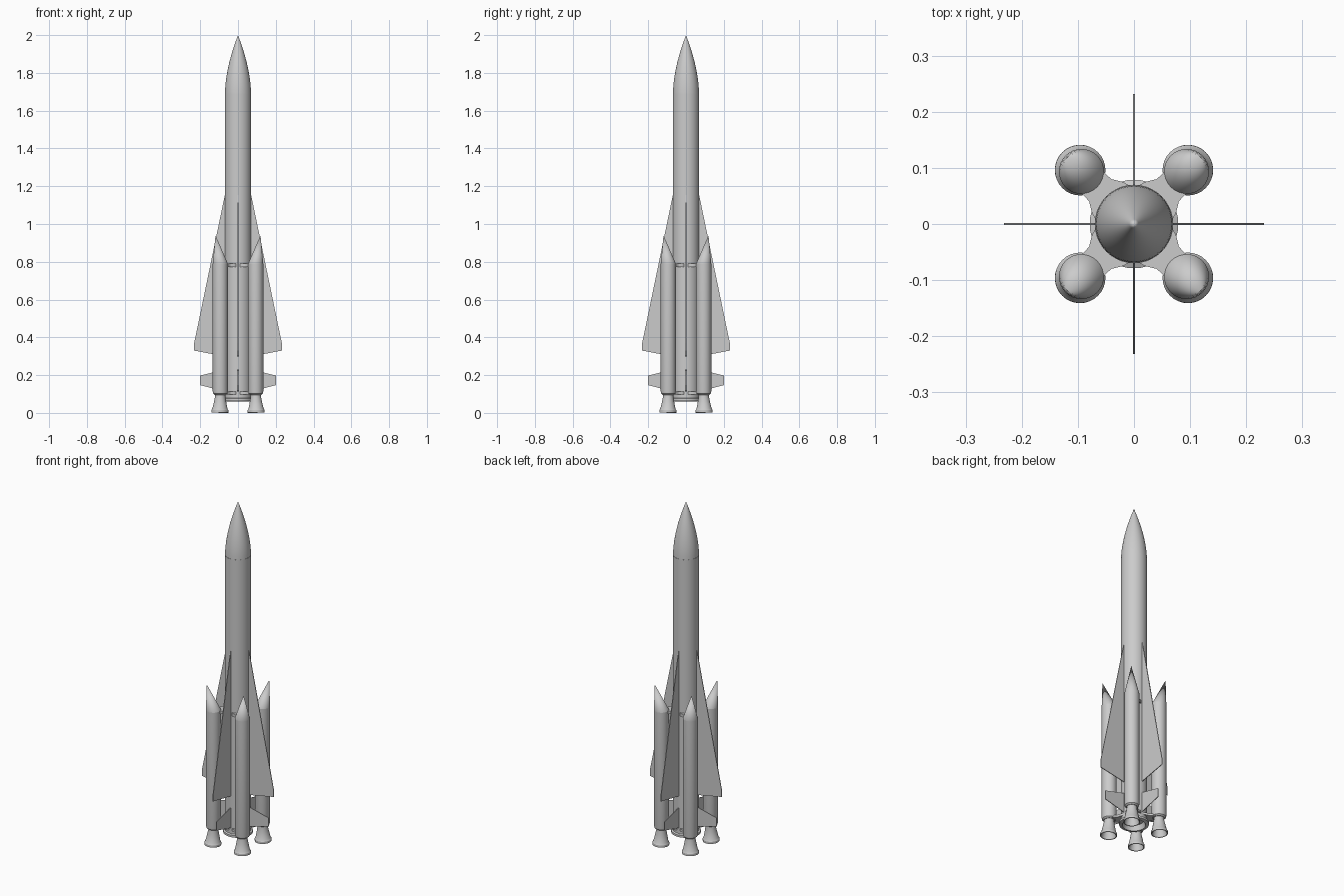
import bpy, bmesh, math
from mathutils import Matrix, Vector

if "Cube" in bpy.data.objects:
    bpy.data.objects.remove(bpy.data.objects["Cube"])

grey = bpy.data.materials.new("light_grey")
grey.diffuse_color = (0.6, 0.6, 0.6, 1)
grey.use_nodes = True
grey.node_tree.nodes["Principled BSDF"].inputs["Base Color"].default_value = grey.diffuse_color


def finish(name, bm, matrix=None, smooth=False):
    """Turn a bmesh into a named, coloured object."""
    if matrix:
        bm.transform(matrix)
    bmesh.ops.remove_doubles(bm, verts=bm.verts, dist=1e-6)
    bmesh.ops.recalc_face_normals(bm, faces=bm.faces)
    mesh = bpy.data.meshes.new(name)
    bm.to_mesh(mesh)
    bm.free()
    mesh.materials.append(grey)
    ob = bpy.data.objects.new(name, mesh)
    bpy.context.collection.objects.link(ob)
    if smooth:
        bpy.ops.object.select_all(action='DESELECT')
        ob.select_set(True)
        bpy.context.view_layer.objects.active = ob
        bpy.ops.object.shade_smooth_by_angle(angle=math.radians(30))
    return ob


def lathe(name, profile, matrix=None, sides=40):
    """Spin (radius, z) points around the z axis."""
    bm = bmesh.new()
    verts = [bm.verts.new((r, 0, z)) for r, z in profile]
    edges = [bm.edges.new(p) for p in zip(verts, verts[1:])]
    bmesh.ops.spin(bm, geom=verts + edges, cent=(0, 0, 0), axis=(0, 0, 1),
                   angle=math.tau, steps=sides)
    return finish(name, bm, matrix, True)


def plate(name, outline, axis, thickness, matrix=None):
    """Flat slab from 2D points: axis 'y' draws in xz, axis 'z' draws in xy."""
    t = thickness / 2
    bm = bmesh.new()
    pts = [(a, -t, b) if axis == 'y' else (a, b, -t) for a, b in outline]
    face = bm.faces.new([bm.verts.new(p) for p in pts])
    ext = bmesh.ops.extrude_face_region(bm, geom=[face])
    shift = Vector((0, thickness, 0) if axis == 'y' else (0, 0, thickness))
    bmesh.ops.translate(bm, vec=shift,
                        verts=[v for v in ext['geom'] if isinstance(v, bmesh.types.BMVert)])
    return finish(name, bm, matrix)


def at(x, z):
    return Matrix.Translation((x, 0, z))


# Main body and curved nose
lathe("main_body", [(0, 0.09), (0.07, 0.09), (0.07, 1.69), (0, 1.69)])
nose = [(0.069 * (1 - (i / 14) ** 1.75), 1.69 + 0.31 * i / 14) for i in range(15)]
lathe("nose", nose)

# Tail ring with open exhaust
lathe("tail_ring", [(0.07, 0.10), (0.07, 0.08), (0.079, 0.076), (0.079, 0.064),
                    (0.062, 0.06), (0.052, 0.092), (0, 0.092)])

# Four delta wings and four small tail fins on the main axes
wing = [(0.06, 1.2), (0.232, 0.37), (0.232, 0.33), (0.06, 0.297)]
fin = [(0.06, 0.232), (0.2, 0.198), (0.2, 0.147), (0.06, 0.11)]
for i in range(4):
    turn = Matrix.Rotation(i * math.pi / 2, 4, 'Z')
    plate(f"wing_{i + 1}", wing, 'y', 0.004, turn)
    plate(f"tail_fin_{i + 1}", fin, 'y', 0.004, turn)

# Four boosters on the diagonals
R, U = 0.04, 0.1325
arm = [(0.03, 0.05), (0.067, 0.039), (0.085, 0.028), (0.105, 0.027), (0.125, 0.032)]
arm += [(u, -w) for u, w in reversed(arm)]
for i in range(4):
    turn = Matrix.Rotation(math.pi / 4 + i * math.pi / 2, 4, 'Z')
    n = i + 1
    lathe(f"booster_{n}", [(0, 0.095), (0.03, 0.095), (0.038, 0.102), (R, 0.112),
                           (R, 0.79), (0, 0.79)], turn @ at(U, 0), 32)

    # Slanted nose whose tip leans to the outer side
    bm = bmesh.new()
    bmesh.ops.create_cone(bm, cap_ends=True, segments=32, radius1=R, radius2=0,
                          depth=0.15, matrix=Matrix.Translation((0, 0, 0.865)))
    for v in bm.verts:
        if v.co.z > 0.9:
            v.co.x += 0.036
    finish(f"booster_nose_{n}", bm, turn @ at(U, 0), True)

    # Flared open nozzle, canted slightly outward
    cant = at(U, 0.1) @ Matrix.Rotation(math.radians(-2.0), 4, 'Y')
    lathe(f"booster_nozzle_{n}",
          [(0.027, 0.005), (0.027, -0.012), (0.032, -0.04), (0.040, -0.078),
           (0.045, -0.086), (0.045, -0.0984), (0.040, -0.0984), (0.035, -0.078),
           (0.026, -0.04), (0.018, -0.02), (0, -0.02)], turn @ cant, 32)

    # Upper and lower webs joining booster to body
    plate(f"upper_web_{n}", arm, 'z', 0.018, turn @ at(0, 0.782))
    plate(f"lower_web_{n}", arm, 'z', 0.014, turn @ at(0, 0.105))
